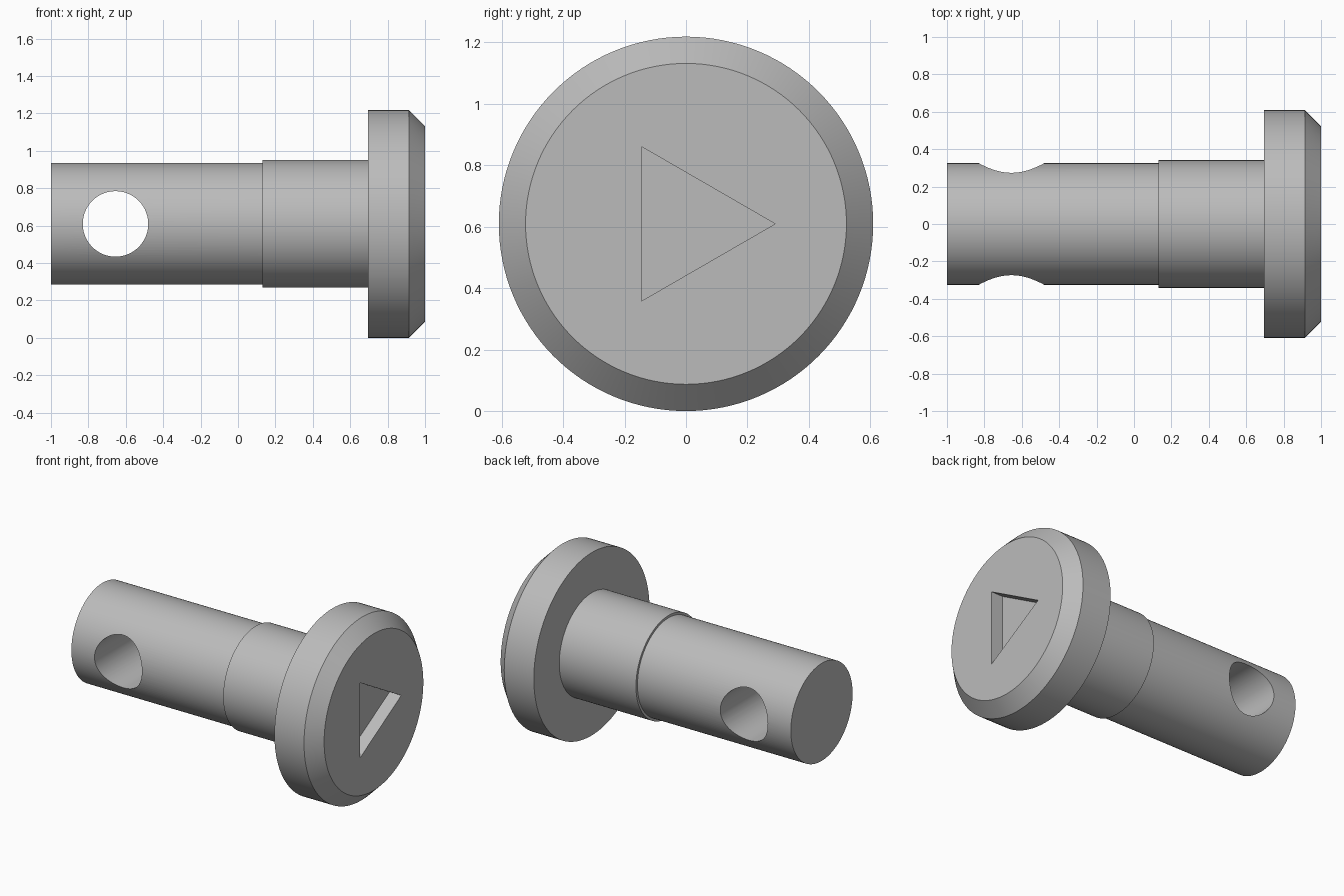
import bpy, bmesh
from math import pi, cos, sin
from mathutils import Matrix, Vector

if "Cube" in bpy.data.objects:
    bpy.data.objects.remove(bpy.data.objects["Cube"])

AXIS_Z = 0.609
SIDES = 128

steel = bpy.data.materials.new("grey_steel")
steel.use_nodes = True
GREY = (0.5, 0.5, 0.5, 1)
steel.diffuse_color = GREY
steel.node_tree.nodes["Principled BSDF"].inputs["Base Color"].default_value = GREY


def add_object(name, bm):
    bmesh.ops.recalc_face_normals(bm, faces=bm.faces)
    mesh = bpy.data.meshes.new(name)
    bm.to_mesh(mesh)
    bm.free()
    mesh.materials.append(steel)
    obj = bpy.data.objects.new(name, mesh)
    bpy.context.collection.objects.link(obj)
    return obj


def lathe(name, profile):
    """Revolve (x, radius) points around the pin axis and cap both ends."""
    bm = bmesh.new()
    rings = []
    for x, r in profile:
        rings.append([bm.verts.new((x, r * cos(2 * pi * i / SIDES),
                                    AXIS_Z + r * sin(2 * pi * i / SIDES)))
                      for i in range(SIDES)])
    for a, b in zip(rings, rings[1:]):
        for i in range(SIDES):
            j = (i + 1) % SIDES
            bm.faces.new((a[i], a[j], b[j], b[i]))
    bm.faces.new(rings[0])
    bm.faces.new(rings[-1])
    return add_object(name, bm)


def prism_cutter(name, sides, radius, depth, matrix):
    bm = bmesh.new()
    bmesh.ops.create_cone(bm, cap_ends=True, segments=sides, radius1=radius,
                          radius2=radius, depth=depth, matrix=matrix)
    obj = add_object(name, bm)
    obj.hide_render = True
    return obj


# Shaft, collar and chamfered head in one turned body
pin = lathe("clevis_pin", [(-1, 0.325), (0.13, 0.325), (0.13, 0.341),
                           (0.695, 0.341), (0.695, AXIS_Z),
                           (0.913, AXIS_Z), (1, 0.522)])

# Cross hole through the shaft
hole = prism_cutter("cross_hole_cutter", 96, 0.175, 1,
                    Matrix.Translation((-0.655, 0, AXIS_Z)) @ Matrix.Rotation(pi / 2, 4, 'X'))

# Triangular recess in the head, point towards +y
recess_depth = 0.087
bm = bmesh.new()
corners = [Vector((1 - recess_depth, 0.29 * cos(a), AXIS_Z + 0.29 * sin(a)))
           for a in (0, 2 * pi / 3, 4 * pi / 3)]
floor = bm.faces.new([bm.verts.new(c) for c in corners])
sweep = bmesh.ops.extrude_face_region(bm, geom=[floor], use_keep_orig=True)
bmesh.ops.translate(bm, vec=(0.2, 0, 0),
                    verts=[v for v in sweep["geom"] if isinstance(v, bmesh.types.BMVert)])
recess = add_object("triangle_recess_cutter", bm)
recess.hide_render = True

# Cut both, then bake and drop the cutters
for cutter in (hole, recess):
    mod = pin.modifiers.new(cutter.name, 'BOOLEAN')
    mod.operation = 'DIFFERENCE'
    mod.solver = 'EXACT'
    mod.object = cutter
bpy.context.view_layer.update()
graph = bpy.context.evaluated_depsgraph_get()
cut_mesh = bpy.data.meshes.new_from_object(pin.evaluated_get(graph))
pin.modifiers.clear()
pin.data = cut_mesh
for cutter in (hole, recess):
    bpy.data.objects.remove(cutter)

# Smooth the round surfaces, keep the machined edges sharp
bpy.ops.object.select_all(action='DESELECT')
pin.select_set(True)
bpy.context.view_layer.objects.active = pin
bpy.ops.object.shade_smooth_by_angle(angle=pi / 6)
